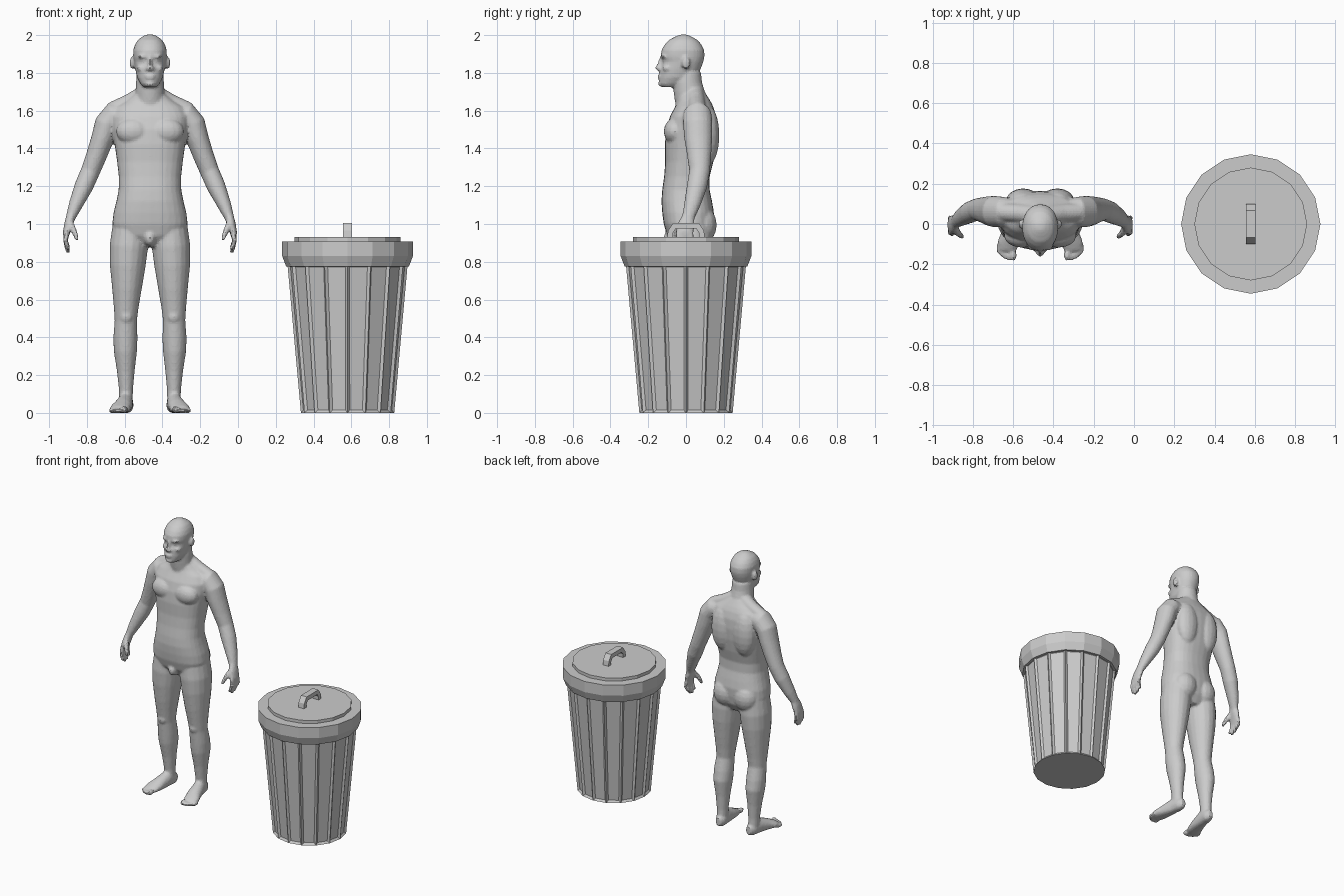
import bpy, bmesh, math
from mathutils import Vector, Matrix

grey = bpy.data.materials.new("plain_grey")
grey.diffuse_color = (0.6, 0.6, 0.6, 1)


def finish(name, bm, loc=(0, 0, 0)):
    bmesh.ops.recalc_face_normals(bm, faces=bm.faces)
    me = bpy.data.meshes.new(name)
    bm.to_mesh(me)
    bm.free()
    me.materials.append(grey)
    ob = bpy.data.objects.new(name, me)
    ob.location = loc
    bpy.context.collection.objects.link(ob)
    return ob


def skin_rings(bm, rings, caps=True):
    vs = [[bm.verts.new(p) for p in r] for r in rings]
    n = len(vs[0])
    for a, b in zip(vs, vs[1:]):
        for i in range(n):
            j = (i + 1) % n
            bm.faces.new((a[i], a[j], b[j], b[i]))
    if caps:
        bm.faces.new(vs[0])
        bm.faces.new(vs[-1])


def oval(n, a, b, power=2.0):
    """Rounded cross-section; a higher power is boxier."""
    out = []
    for i in range(n):
        t = 2 * math.pi * i / n
        c, s = math.cos(t), math.sin(t)
        out.append((a * math.copysign(abs(c) ** (2 / power), c),
                    b * math.copysign(abs(s) ** (2 / power), s)))
    return out


def stack(bm, levels, power):
    """Loft of level slices: z, front y, back y, half width."""
    skin_rings(bm, [[(x, y + (f + k) / 2, z) for x, y in oval(28, w, (k - f) / 2, power)]
                    for z, f, k, w in levels])


def limb(bm, pts, ref=(0, 1, 0), n=18):
    """Mirrored pair of tubes: x, y, z, radius across ref, radius along ref."""
    ref = Vector(ref)
    P = [Vector(p[:3]) for p in pts]
    for side in (1, -1):
        rings = []
        for i, p in enumerate(pts):
            t = (P[min(i + 1, len(P) - 1)] - P[max(i - 1, 0)]).normalized()
            u = (ref - t * ref.dot(t)).normalized()
            w = t.cross(u)
            ring = [P[i] + w * a + u * b for a, b in oval(n, p[3], p[-1])]
            rings.append([(side * v.x, v.y, max(v.z, 0)) for v in ring])
        skin_rings(bm, rings)


def blob(bm, x, y, z, rx, ry, rz):
    """Ellipsoid muscle or feature, mirrored when off the middle."""
    for s in ((1, -1) if x else (1,)):
        m = Matrix.Translation((s * x, y, z)) @ Matrix.Diagonal((rx, ry, rz, 1))
        bmesh.ops.create_uvsphere(bm, u_segments=16, v_segments=10, radius=1, matrix=m)


# ---------- human figure ----------
bm = bmesh.new()

# torso
stack(bm, [(.88, -.06, .10, .09), (.94, -.10, .135, .185), (1.0, -.118, .145, .20),
           (1.06, -.126, .148, .193), (1.12, -.13, .138, .178), (1.18, -.126, .125, .166),
           (1.25, -.116, .125, .165), (1.33, -.110, .145, .174), (1.42, -.112, .16, .187),
           (1.50, -.105, .165, .20), (1.57, -.085, .16, .205), (1.62, -.058, .145, .18),
           (1.65, -.045, .13, .13), (1.69, -.04, .105, .08)], 2.4)
# neck
stack(bm, [(1.60, -.05, .13, .085), (1.66, -.06, .115, .08), (1.70, -.066, .10, .077),
           (1.75, -.07, .085, .074), (1.80, -.06, .08, .07)], 2)
# head
stack(bm, [(1.725, -.128, -.05, .034), (1.742, -.143, 0, .05), (1.775, -.142, .045, .068),
           (1.82, -.138, .078, .078), (1.858, -.124, .092, .084), (1.885, -.134, .098, .088),
           (1.92, -.13, .097, .089), (1.95, -.113, .082, .08), (1.975, -.09, .06, .064),
           (1.993, -.055, .028, .04), (2.003, -.03, .005, .018)], 2.15)
blob(bm, .034, -.115, 1.886, .03, .019, .011)    # brows
blob(bm, .034, -.106, 1.862, .015, .016, .011)   # eyes
blob(bm, .045, -.098, 1.825, .026, .028, .018)   # cheekbones
blob(bm, 0, -.14, 1.783, .026, .012, .007)       # upper lip
blob(bm, 0, -.138, 1.77, .022, .012, .007)       # lower lip
blob(bm, 0, -.13, 1.742, .026, .018, .016)       # chin
blob(bm, .015, -.142, 1.823, .010, .014, .010)   # nostrils
stack(bm, [(1.812, -.152, -.11, .012), (1.824, -.168, -.11, .014), (1.84, -.158, -.11, .011),
           (1.885, -.138, -.10, .009)], 2)       # nose
blob(bm, .094, .0, 1.852, .014, .022, .034)      # ears

# trapezius and muscle masses
limb(bm, [(.03, .045, 1.685, .05), (.11, .055, 1.642, .046), (.19, .06, 1.605, .046)])
blob(bm, .088, -.06, 1.49, .092, .058, .07)      # chest
blob(bm, .085, .115, 1.47, .085, .062, .16)      # upper back
blob(bm, .082, .085, .995, .088, .078, .10)      # buttocks
blob(bm, 0, -.075, .925, .032, .045, .042)       # groin

# arms
limb(bm, [(.12, .055, 1.58, .066), (.19, .06, 1.575, .072, .076), (.228, .062, 1.53, .066, .078),
          (.252, .065, 1.45, .06, .074), (.284, .07, 1.36, .055, .064),
          (.315, .072, 1.28, .051, .055), (.35, .058, 1.2, .05, .054),
          (.394, .032, 1.1, .037, .043), (.42, .012, 1.035, .026, .033)])
# palms, fingers and thumbs
limb(bm, [(.416, .014, 1.05, .025, .03), (.43, .002, 1.0, .024, .044),
          (.442, -.006, .955, .019, .047), (.445, -.008, .93, .014, .042)])
for y, tip in ((-.044, .862), (-.019, .845), (.006, .85), (.03, .872)):
    limb(bm, [(.443, y * .9, .95, .014), (.447, y, .91, .0135),
              (.438, y - .004, tip + .02, .0125), (.43, y - .007, tip, .009)], n=10)
limb(bm, [(.425, -.015, 1.01, .018), (.408, -.045, .975, .017),
          (.393, -.06, .94, .014), (.385, -.066, .912, .009)], n=10)

# legs
limb(bm, [(.10, .02, .99, .098, .11), (.112, .02, .88, .102, .117), (.118, .02, .78, .095, .11),
          (.122, .02, .66, .079, .093), (.126, .022, .56, .066, .076),
          (.128, .025, .49, .059, .066), (.130, .04, .40, .064, .072),
          (.130, .05, .33, .062, .074), (.128, .055, .22, .047, .054),
          (.127, .06, .12, .037, .043), (.127, .062, .04, .036, .045)])
blob(bm, .126, -.022, .51, .035, .03, .04)       # kneecaps
# feet
limb(bm, [(.121, .12, .04, .03, .02), (.123, .09, .04, .043, .037), (.13, .03, .05, .056, .041),
          (.145, -.05, .035, .04, .049), (.160, -.10, .024, .027, .054),
          (.166, -.13, .017, .019, .044)], ref=(1, 0, 0))
for x, y, r in ((.133, -.155, .019), (.157, -.155, .014), (.176, -.147, .0135),
                (.193, -.135, .013), (.207, -.12, .013)):
    blob(bm, x, y, r - .001, r * .85, .03, r)

body = finish("human_figure", bm, (-.466, 0, 0))
remesh = body.modifiers.new("blend", 'REMESH')
remesh.mode = 'VOXEL'
remesh.voxel_size = .0085
soften = body.modifiers.new("soften", 'SMOOTH')
soften.factor = .5
soften.iterations = 4

# ---------- bin ----------
SIDES, CENTRE = 16, (.58, 0, 0)


def turned(name, profile):
    bm = bmesh.new()
    skin_rings(bm, [[(r * math.cos(2 * math.pi * i / SIDES), r * math.sin(2 * math.pi * i / SIDES), z)
                     for i in range(SIDES)] for r, z in profile])
    return bm


# tapered body with sunken panels
bm = turned("bin_body", [(.247, 0), (.318, .785)])
bmesh.ops.recalc_face_normals(bm, faces=bm.faces)
walls = [f for f in bm.faces if len(f.verts) == 4]
bmesh.ops.inset_individual(bm, faces=walls, thickness=.02, depth=-.012)
finish("bin_body", bm, CENTRE)

# lid with flared rim, and raised disc
finish("lid_rim", turned("lid_rim", [(.31, .775), (.325, .775), (.346, .83), (.346, .908)]), CENTRE)
finish("lid_disc", turned("lid_disc", [(.28, .90), (.28, .93)]), CENTRE)

# arched handle
outer = [(-.1, .925), (-.095, .965), (-.068, 1.005), (.068, 1.005), (.095, .965), (.1, .925)]
inner = [(-.07, .925), (-.068, .955), (-.055, .975), (.055, .975), (.068, .955), (.07, .925)]
bm = bmesh.new()
skin_rings(bm, [[(x, *o), (x, *i), (-x, *i), (-x, *o)]
                for o, i in zip(outer, inner) for x in (.023,)])
finish("lid_handle", bm, CENTRE)
